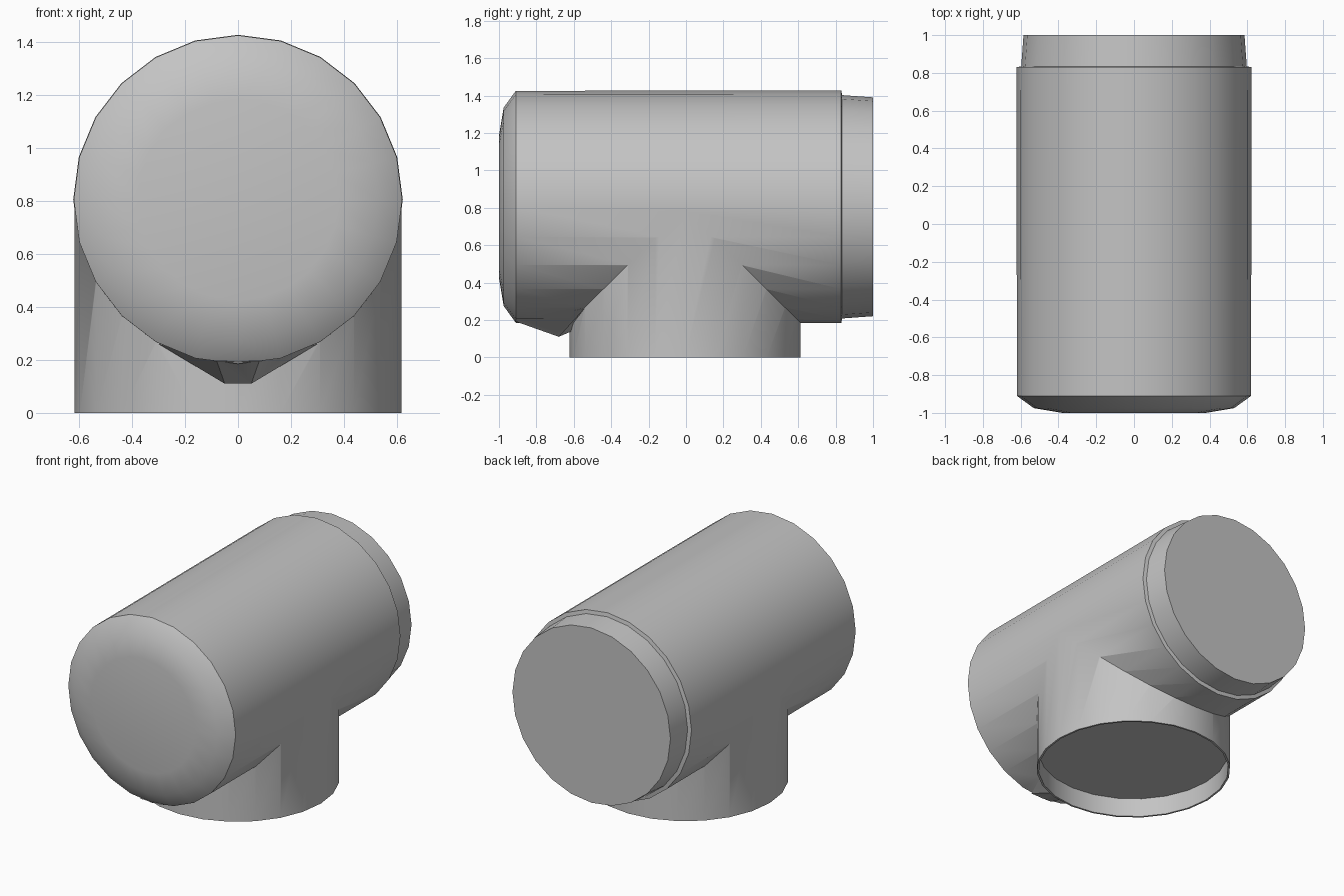
import bpy, bmesh, math
from mathutils import Matrix, Vector

cube = bpy.data.objects.get("Cube")
if cube:
    bpy.data.objects.remove(cube, do_unlink=True)

grey = bpy.data.materials.new("plain_grey")
grey.use_nodes = True
colour = (0.55, 0.55, 0.55, 1)
grey.diffuse_color = colour
grey.node_tree.nodes["Principled BSDF"].inputs["Base Color"].default_value = colour
AXIS_Z = 0.805


def finish(name, bm):
    bmesh.ops.recalc_face_normals(bm, faces=bm.faces)
    mesh = bpy.data.meshes.new(name)
    bm.to_mesh(mesh)
    bm.free()
    mesh.materials.append(grey)
    obj = bpy.data.objects.new(name, mesh)
    bpy.context.collection.objects.link(obj)
    return obj


def lathe(name, profile, matrix, sides=24):
    """Spin (radius, height) pairs around local z and cap both ends."""
    bm = bmesh.new()
    rings = []
    for r, h in profile:
        angles = [math.tau * i / sides for i in range(sides)]
        rings.append([bm.verts.new((r * math.cos(a), r * math.sin(a), h)) for a in angles])
    for low, high in zip(rings, rings[1:]):
        for i in range(sides):
            j = (i + 1) % sides
            bm.faces.new((low[i], low[j], high[j], high[i]))
    bm.faces.new(rings[0])
    bm.faces.new(rings[-1])
    bm.transform(matrix)
    return finish(name, bm)


def hull(name, points):
    bm = bmesh.new()
    for p in points:
        bm.verts.new(p)
    bmesh.ops.convex_hull(bm, input=bm.verts)
    return finish(name, bm)


# Main pipe: rounded closed front, narrow collar at the back
along_y = Matrix.Translation((0, 0, AXIS_Z)) @ Matrix.Rotation(-math.pi / 2, 4, "X")
pipe = lathe("tee_pipe", [(0.38, -1), (0.53, -0.975), (0.62, -0.91), (0.622, 0.83),
                          (0.597, 0.835), (0.585, 1)], along_y)

# Branch pipe with a shallow recessed underside
branch = lathe("branch_pipe", [(0.605, 0.13), (0.605, 0), (0.618, 0), (0.618, AXIS_Z)],
               Matrix.Translation((0, -0.005, 0)))

# Small web under the front joint
web = hull("front_web", [(s * x, y, z) for s in (-1, 1) for x, y, z in
                         ((0.08, -0.92, 0.195), (0.05, -0.68, 0.11), (0.3, -0.545, 0.26),
                          (0.05, -0.61, 0.14), (0.08, -0.61, 0.3))])

# Join the parts into one skin
for part in (branch, web):
    mod = pipe.modifiers.new(part.name, "BOOLEAN")
    mod.operation = "UNION"
    mod.solver = "EXACT"
    mod.object = part
bpy.context.view_layer.objects.active = pipe
bpy.ops.object.select_all(action="DESELECT")
pipe.select_set(True)
for part in (branch, web):
    bpy.ops.object.modifier_apply(modifier=part.name)
    bpy.data.objects.remove(part, do_unlink=True)
bpy.ops.object.shade_smooth_by_angle(angle=math.radians(32))
